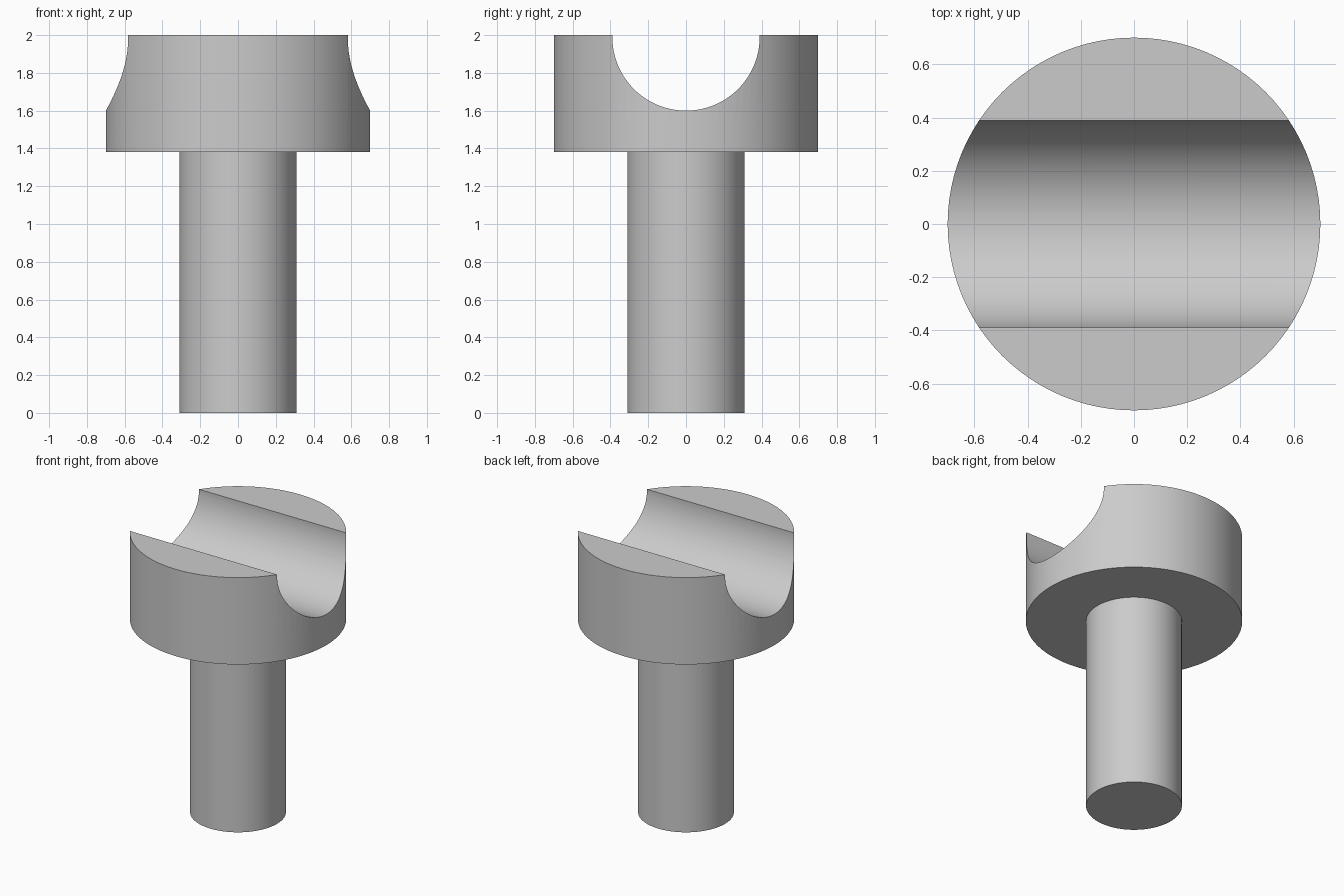
import bpy
import math

old = bpy.data.objects.get("Cube")
if old:
    bpy.data.objects.remove(old, do_unlink=True)

HEAD_BOTTOM, TOP = 1.38, 2.0

grey = bpy.data.materials.new("plain grey")
grey.use_nodes = True
colour = (0.6, 0.6, 0.6, 1)
grey.diffuse_color = colour
grey.node_tree.nodes["Principled BSDF"].inputs["Base Color"].default_value = colour


def cylinder(name, radius, depth, centre, rotation=(0, 0, 0)):
    bpy.ops.mesh.primitive_cylinder_add(
        vertices=96, radius=radius, depth=depth, location=centre, rotation=rotation)
    obj = bpy.context.object
    obj.name = name
    obj.data.materials.append(grey)
    return obj


def smooth(obj):
    bpy.ops.object.select_all(action="DESELECT")
    obj.select_set(True)
    bpy.context.view_layer.objects.active = obj
    bpy.ops.object.shade_smooth_by_angle(angle=math.radians(30))


# Stem
stem = cylinder("stem", 0.31, HEAD_BOTTOM, (0, 0, HEAD_BOTTOM / 2))
smooth(stem)

# Round head
head = cylinder("head", 0.7, TOP - HEAD_BOTTOM, (0, 0, (TOP + HEAD_BOTTOM) / 2))

# Round-bottomed groove running from side to side through the head
cutter = cylinder("groove_cutter", 0.39, 2, (0, 0, 1.99), (0, math.pi / 2, 0))
groove = head.modifiers.new("groove", "BOOLEAN")
groove.operation = "DIFFERENCE"
groove.solver = "EXACT"
groove.object = cutter
bpy.context.view_layer.objects.active = head
bpy.ops.object.modifier_apply(modifier=groove.name)
bpy.data.objects.remove(cutter, do_unlink=True)
smooth(head)
